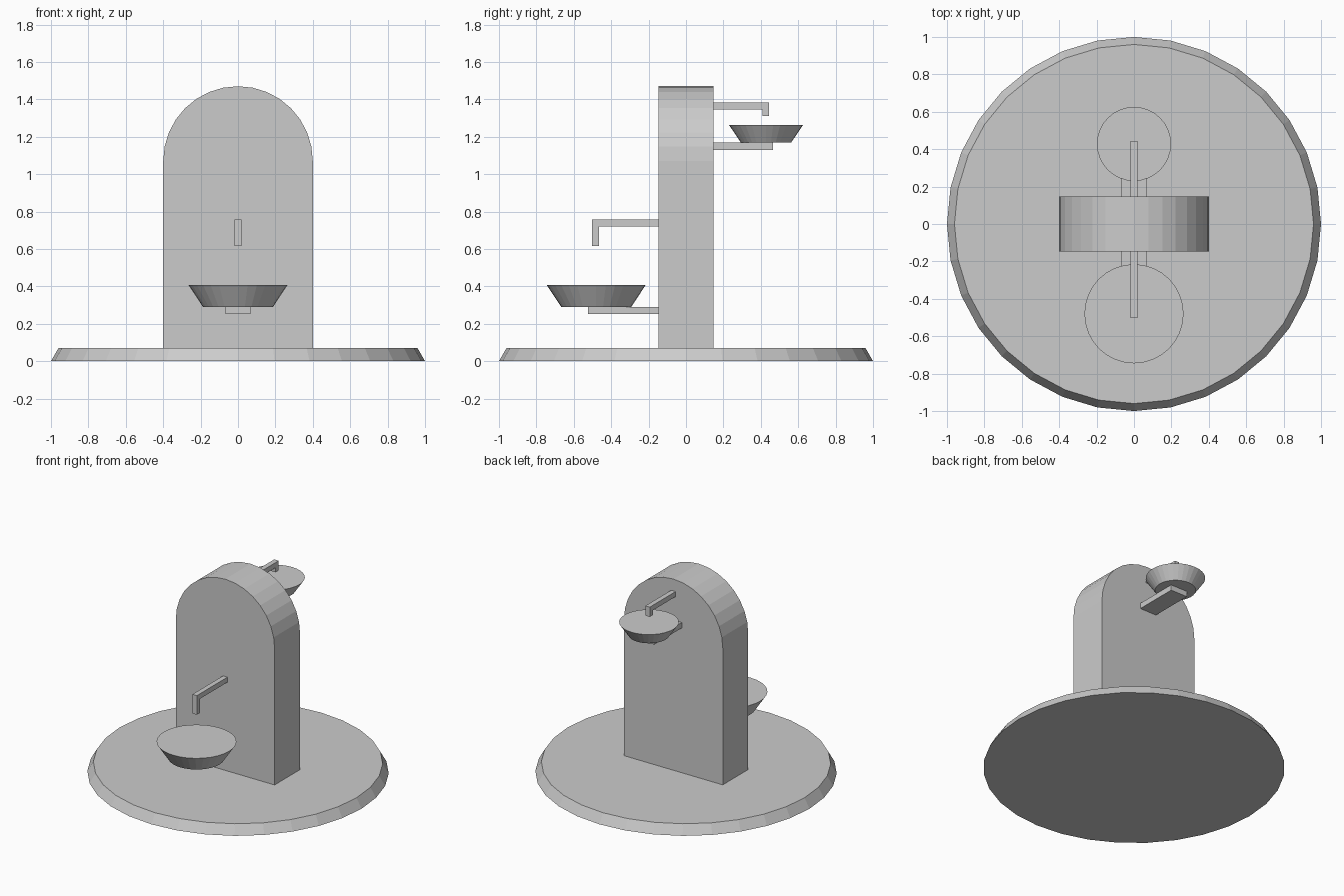
import bpy
import bmesh
import math
from mathutils import Matrix, Vector

cube = bpy.data.objects.get("Cube")
if cube:
    bpy.data.objects.remove(cube, do_unlink=True)

grey = bpy.data.materials.new("stone_grey")
grey.use_nodes = True
colour = (0.6, 0.6, 0.6, 1)
grey.diffuse_color = colour
grey.node_tree.nodes["Principled BSDF"].inputs["Base Color"].default_value = colour


def finish(name, bm):
    bmesh.ops.recalc_face_normals(bm, faces=bm.faces)
    mesh = bpy.data.meshes.new(name)
    bm.to_mesh(mesh)
    bm.free()
    mesh.materials.append(grey)
    obj = bpy.data.objects.new(name, mesh)
    bpy.context.collection.objects.link(obj)
    return obj


def frustum(name, y, z0, z1, r0, r1):
    bm = bmesh.new()
    bmesh.ops.create_cone(bm, cap_ends=True, segments=32, radius1=r0, radius2=r1,
                          depth=z1 - z0, matrix=Matrix.Translation((0, y, (z0 + z1) / 2)))
    return finish(name, bm)


def prism_y(name, outline, y0, y1):
    """Extrude an (x, z) outline along y."""
    bm = bmesh.new()
    face = bm.faces.new([bm.verts.new((x, y0, z)) for x, z in outline])
    new = bmesh.ops.extrude_face_region(bm, geom=[face])["geom"]
    bmesh.ops.translate(bm, vec=Vector((0, y1 - y0, 0)),
                        verts=[v for v in new if isinstance(v, bmesh.types.BMVert)])
    return finish(name, bm)


def prism_x(name, outline, half):
    """Extrude a (y, z) outline symmetrically along x."""
    bm = bmesh.new()
    face = bm.faces.new([bm.verts.new((-half, y, z)) for y, z in outline])
    new = bmesh.ops.extrude_face_region(bm, geom=[face])["geom"]
    bmesh.ops.translate(bm, vec=Vector((2 * half, 0, 0)),
                        verts=[v for v in new if isinstance(v, bmesh.types.BMVert)])
    return finish(name, bm)


def basin_set(side, sign, bowl_y, radius, base_radius, shelf_y, shelf_z, bowl_z, rim_z,
              spout_y, spout_z, tip_z):
    """Bowl on a shelf with an L-shaped spout above; sign gives the y direction."""
    wall, t = sign * 0.14, 0.037
    frustum(side + "_bowl", sign * bowl_y, bowl_z, rim_z, base_radius, radius)
    prism_x(side + "_shelf", [(wall, shelf_z), (sign * shelf_y, shelf_z),
                              (sign * shelf_y, bowl_z), (wall, bowl_z)], 0.068)
    end, inner = sign * spout_y, sign * (spout_y - t)
    prism_x(side + "_spout", [(wall, spout_z), (end, spout_z), (end, tip_z), (inner, tip_z),
                              (inner, spout_z - t), (wall, spout_z - t)], 0.018)


# Round base
frustum("base", 0, 0, 0.07, 1, 0.96)

# Arched pillar
arch = [(0.4 * math.cos(math.pi * i / 16), 1.07 + 0.4 * math.sin(math.pi * i / 16))
        for i in range(17)]
prism_y("pillar", [(-0.4, 0.07), (0.4, 0.07)] + arch, -0.148, 0.146)

# Basins: low and large in front, high and small behind
basin_set("front", -1, 0.48, 0.265, 0.187, 0.525, 0.253, 0.29, 0.408, 0.502, 0.757, 0.617)
basin_set("back", 1, 0.428, 0.198, 0.135, 0.465, 1.13, 1.17, 1.263, 0.445, 1.383, 1.312)
